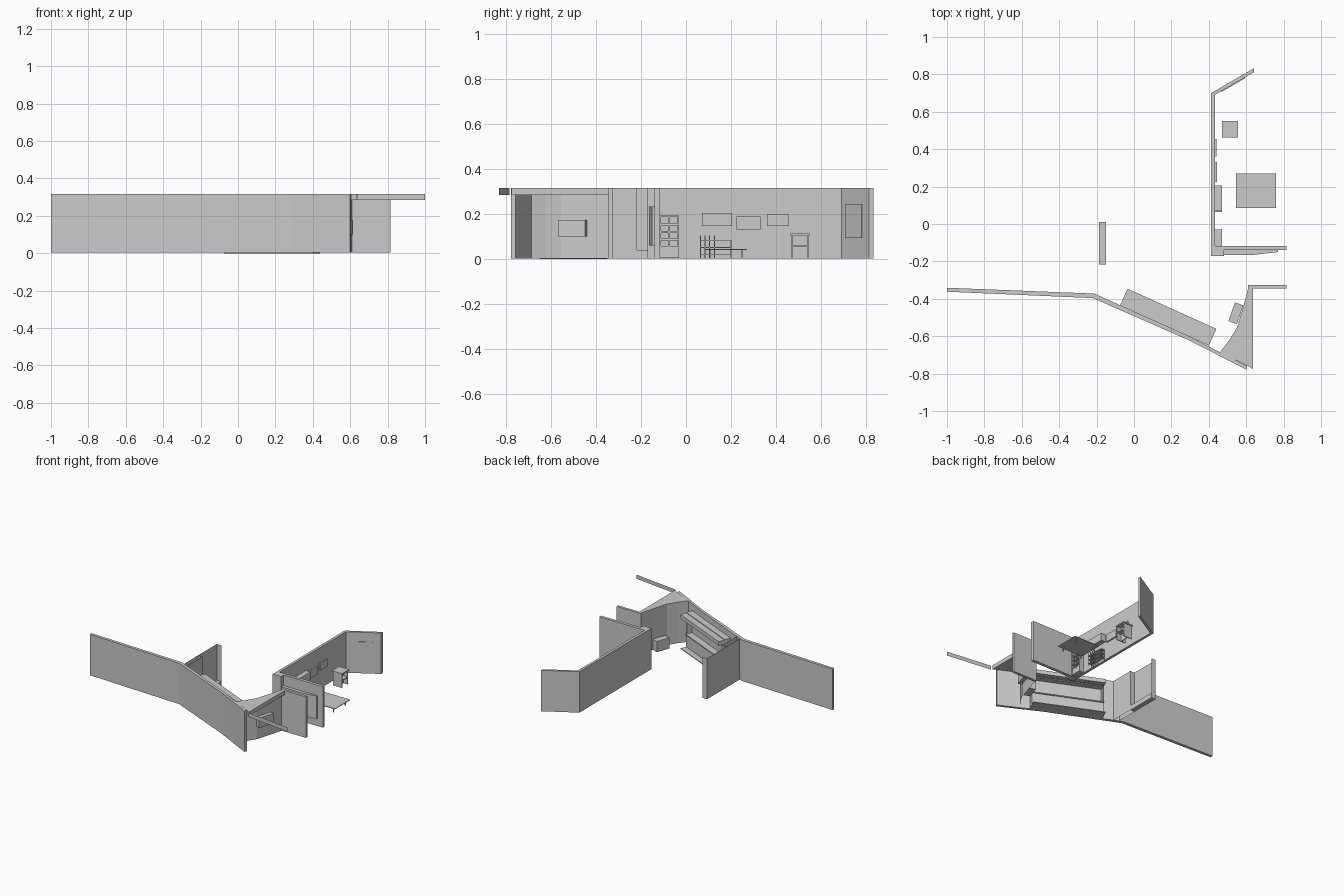
import bpy, bmesh, math
from mathutils import Vector

if "Cube" in bpy.data.objects:
    bpy.data.objects.remove(bpy.data.objects["Cube"])

H = 0.316


def finish(name, bm):
    me = bpy.data.meshes.new(name)
    bm.normal_update()
    bm.to_mesh(me)
    bm.free()
    ob = bpy.data.objects.new(name, me)
    bpy.context.collection.objects.link(ob)
    return ob


def prism(name, pts, z0, z1):
    """Closed solid from a plan outline."""
    bm = bmesh.new()
    lo = [bm.verts.new((x, y, z0)) for x, y in pts]
    hi = [bm.verts.new((x, y, z1)) for x, y in pts]
    n = len(pts)
    bm.faces.new(lo[::-1])
    bm.faces.new(hi)
    for i in range(n):
        j = (i + 1) % n
        bm.faces.new((lo[i], lo[j], hi[j], hi[i]))
    bmesh.ops.recalc_face_normals(bm, faces=bm.faces[:])
    return finish(name, bm)


def sheet(name, path, z0, z1):
    """Thin upright surface along a plan path."""
    bm = bmesh.new()
    rows = [(bm.verts.new((x, y, z0)), bm.verts.new((x, y, z1))) for x, y in path]
    for a, b in zip(rows, rows[1:]):
        bm.faces.new((a[0], b[0], b[1], a[1]))
    return finish(name, bm)


def box(name, x0, x1, y0, y1, z0, z1):
    return prism(name, [(x0, y0), (x1, y0), (x1, y1), (x0, y1)], z0, z1)


def along(name, origin, end, u0, u1, d0, d1, z0, z1):
    """Box along a slanted line; d is the offset to the left of it."""
    o, e = Vector(origin), Vector(end)
    t = (e - o).normalized()
    n = Vector((-t.y, t.x))
    pts = [tuple(o + t * u + n * d) for u, d in ((u0, d0), (u1, d0), (u1, d1), (u0, d1))]
    return prism(name, pts, z0, z1)


# Long bent front wall
prism("front_wall", [(-1, -.362), (-.22, -.396), (.29, -.62), (.60, -.778), (.606, -.757),
                     (.46, -.687), (.29, -.598), (-.212, -.372), (-1, -.341)][:4] +
      [(.605, -.758), (.46, -.686), (.29, -.598), (-.212, -.372), (-1, -.341)], .003, H)

# Side wall with a tall niche above a low sill
sheet("niche_back", [(-.187, -.38), (-.187, .012), (-.15, .012)], .003, H)
sheet("niche_side", [(-.15, -.40), (-.15, -.217), (-.187, -.217)], .003, H)
box("niche_sill", -.187, -.15, -.217, .011, .003, .04)

# Curved end wall, soffit and outer return wall
curve = [(.46, -.686), (.51, -.62), (.55, -.555), (.585, -.44), (.615, -.325)]
sheet("curved_wall", curve, .003, H)
prism("soffit", curve + [(.635, -.345), (.635, -.775), (.605, -.757)], .285, H)
box("entry_wall_front", .61, .815, -.345, -.325, .003, H)
sheet("header_strip", [(.64, -.785), (1.0, -.83)], .285, H)
along("wall_niche_box", (.55, -.555), (.585, -.44), -.005, .12, -.03, .0, .10, .175)
along("side_cabinet", (.55, -.535), (.585, -.435), 0, .106, 0, .048, .003, .085)

# Long service counter: plinth, base, back, canopy
A, B = (-.075, -.435), (.40, -.65)
L = (Vector(B) - Vector(A)).length
along("counter_plinth", A, B, 0, L, 0, .095, 0, .006)
along("counter_base", A, B, 0, L, 0, .052, .006, .10)
along("counter_top", A, B, 0, L, 0, .06, .10, .108)
along("counter_back", A, B, 0, L, 0, .008, .108, .23)
along("canopy_rear", A, B, 0, L, 0, .05, .23, .27)
along("canopy_front", A, B, 0, L, .05, .098, .235, .265)
for u in (0, L - .008):
    along("counter_end", A, B, u, u + .008, 0, .05, .108, .23)
for i in range(16):
    u = L * (i + .5) / 16
    along("canopy_lamp", A, B, u - .006, u + .006, .07, .08, .229, .235)

# Back walls
prism("long_wall", [(.412, -.17), (.432, -.17), (.432, .69), (.642, .812), (.642, .833), (.412, .70)], .003, H)
box("entry_wall_back", .432, .815, -.14, -.117, .003, H)
box("wall_pilaster", .432, .482, -.17, -.14, .003, H)
prism("bowed_panel", [(.482, -.14), (.482, -.165), (.64, -.165), (.77, -.15), (.77, -.14)], .06, .235)
along("angled_wall_panel", (.432, .69), (.642, .812), .04, .185, -.004, .002, .095, .245)

# Glazed cabinet: frame and bars
box("cabinet_back", .432, .442, -.118, -.03, .006, .195)
for y in (-.118, -.038):
    box("cabinet_stile", .432, .47, y, y + .008, .006, .195)
box("cabinet_mullion", .46, .47, -.078, -.071, .055, .187)
for z in (.006, .05, .083, .117, .15, .187):
    box("cabinet_rail", .435, .47, -.115, -.033, z, z + .008)
box("cabinet_lower_door", .46, .468, -.11, -.038, .012, .05)

# Wall cupboard and pictures
box("wall_cupboard", .432, .47, .07, .205, .147, .205)
box("picture_middle", .432, .443, .225, .332, .133, .19)
box("picture_right", .432, .441, .36, .455, .147, .20)

# Open rack under the cupboard
for y in (.063, .083, .103, .125, .198):
    for x in (.436, .464):
        box("rack_post", x, x + .004, y, y + .004, .003, .105 if y < .13 else .085)
for z in (.02, .05, .08):
    box("rack_shelf", .434, .47, .063, .202, z, z + .004)

# Table
box("table_top", .545, .76, .085, .27, .041, .046)
for x in (.57, .73):
    for y in (.105, .245):
        box("table_leg", x, x + .006, y, y + .006, .003, .041)

# Stand with an overhanging lid
box("stand_lid", .47, .556, .463, .55, .106, .115)
for y in (.468, .539):
    box("stand_side", .476, .55, y, y + .006, .003, .106)
box("stand_divider", .51, .515, .474, .539, .003, .106)
box("stand_shelf", .476, .55, .474, .539, .055, .061)
